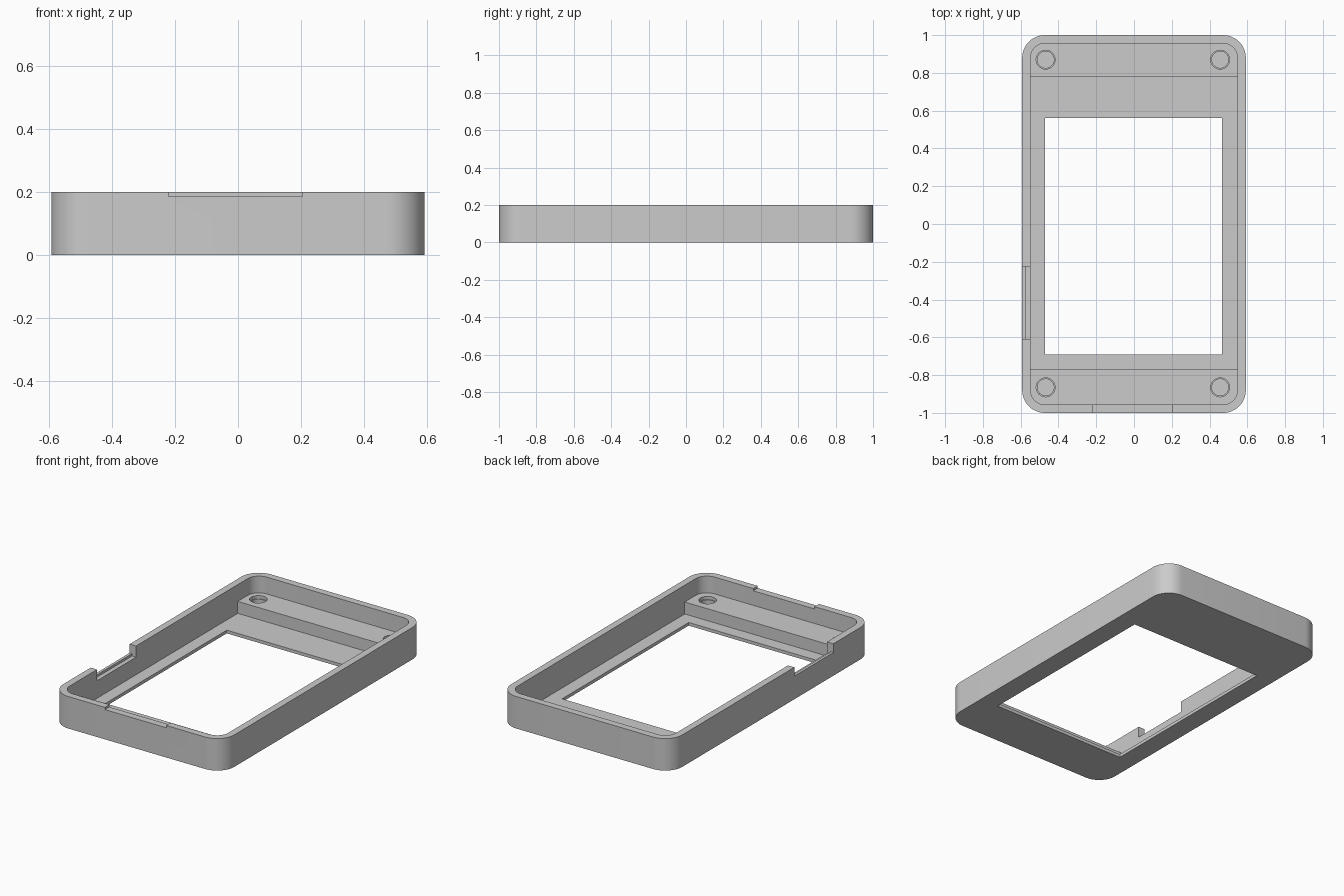
import bpy, bmesh, math

if "Cube" in bpy.data.objects:
    bpy.data.objects.remove(bpy.data.objects["Cube"], do_unlink=True)

HALF_X, HALF_Y, HEIGHT, WALL = 0.592, 1.0, 0.2, 0.044
FLOOR, LEDGE = 0.02, 0.095

grey = bpy.data.materials.new("plain_grey")
grey.use_nodes = True
grey.diffuse_color = (0.6, 0.6, 0.6, 1)
grey.node_tree.nodes["Principled BSDF"].inputs["Base Color"].default_value = (0.6, 0.6, 0.6, 1)


def prism(name, outline, z0, z1):
    """Extrude a counter-clockwise outline from z0 to z1."""
    bm = bmesh.new()
    face = bm.faces.new([bm.verts.new((x, y, z0)) for x, y in outline])
    top = bmesh.ops.extrude_face_region(bm, geom=[face])["geom"]
    bmesh.ops.translate(bm, vec=(0, 0, z1 - z0),
                        verts=[v for v in top if isinstance(v, bmesh.types.BMVert)])
    bmesh.ops.recalc_face_normals(bm, faces=bm.faces)
    mesh = bpy.data.meshes.new(name)
    bm.to_mesh(mesh)
    bm.free()
    mesh.materials.append(grey)
    obj = bpy.data.objects.new(name, mesh)
    bpy.context.collection.objects.link(obj)
    return obj


def rounded(hx, hy, r, steps=12):
    points = []
    for quarter, (sx, sy) in enumerate([(1, 1), (-1, 1), (-1, -1), (1, -1)]):
        for i in range(steps + 1):
            a = (quarter + i / steps) * math.pi / 2
            points.append((sx * (hx - r) + r * math.cos(a), sy * (hy - r) + r * math.sin(a)))
    return points


def rect(x0, x1, y0, y1):
    return [(x0, y0), (x1, y0), (x1, y1), (x0, y1)]


def circle(x, y, r, n=32):
    return [(x + r * math.cos(i * math.tau / n), y + r * math.sin(i * math.tau / n))
            for i in range(n)]


def cut(target, outline, z0, z1):
    """Subtract a prism and throw the cutter away."""
    cutter = prism("cutter", outline, z0, z1)
    cutter.hide_render = True
    mod = target.modifiers.new("cut", "BOOLEAN")
    mod.operation, mod.solver, mod.object = "DIFFERENCE", "EXACT", cutter
    bpy.context.view_layer.objects.active = target
    bpy.ops.object.modifier_apply(modifier=mod.name)
    bpy.data.objects.remove(cutter, do_unlink=True)


# Rounded block
case = prism("case_frame", rounded(HALF_X, HALF_Y, 0.12), 0, HEIGHT)

# Tray: shallow over the end ledges, deep between them
inner_x, inner_y = HALF_X - WALL, HALF_Y - WALL
cut(case, rounded(inner_x, inner_y, 0.076), LEDGE, 0.3)
cut(case, rect(-inner_x, inner_x, -0.77, 0.78), FLOOR, 0.3)

# Window through the floor
cut(case, rect(-0.47, 0.465, -0.69, 0.56), -0.1, 0.1)

# Stepped blind holes in the ledges
for x in (-0.468, 0.456):
    for y in (-0.865, 0.87):
        cut(case, circle(x, y, 0.05), LEDGE - 0.02, 0.15)
        cut(case, circle(x, y, 0.044), FLOOR, 0.15)

# Shallow notch in the front rim
cut(case, rect(-0.22, 0.204, -1.1, -0.94), 0.186, 0.3)

# Stepped notch in the side rim
cut(case, rect(-0.7, -0.53, -0.61, -0.225), 0.145, 0.3)
cut(case, rect(-0.575, -0.53, -0.61, -0.225), 0.13, 0.3)

bpy.ops.object.select_all(action="DESELECT")
case.select_set(True)
bpy.context.view_layer.objects.active = case
bpy.ops.object.shade_smooth_by_angle(angle=math.radians(30))
